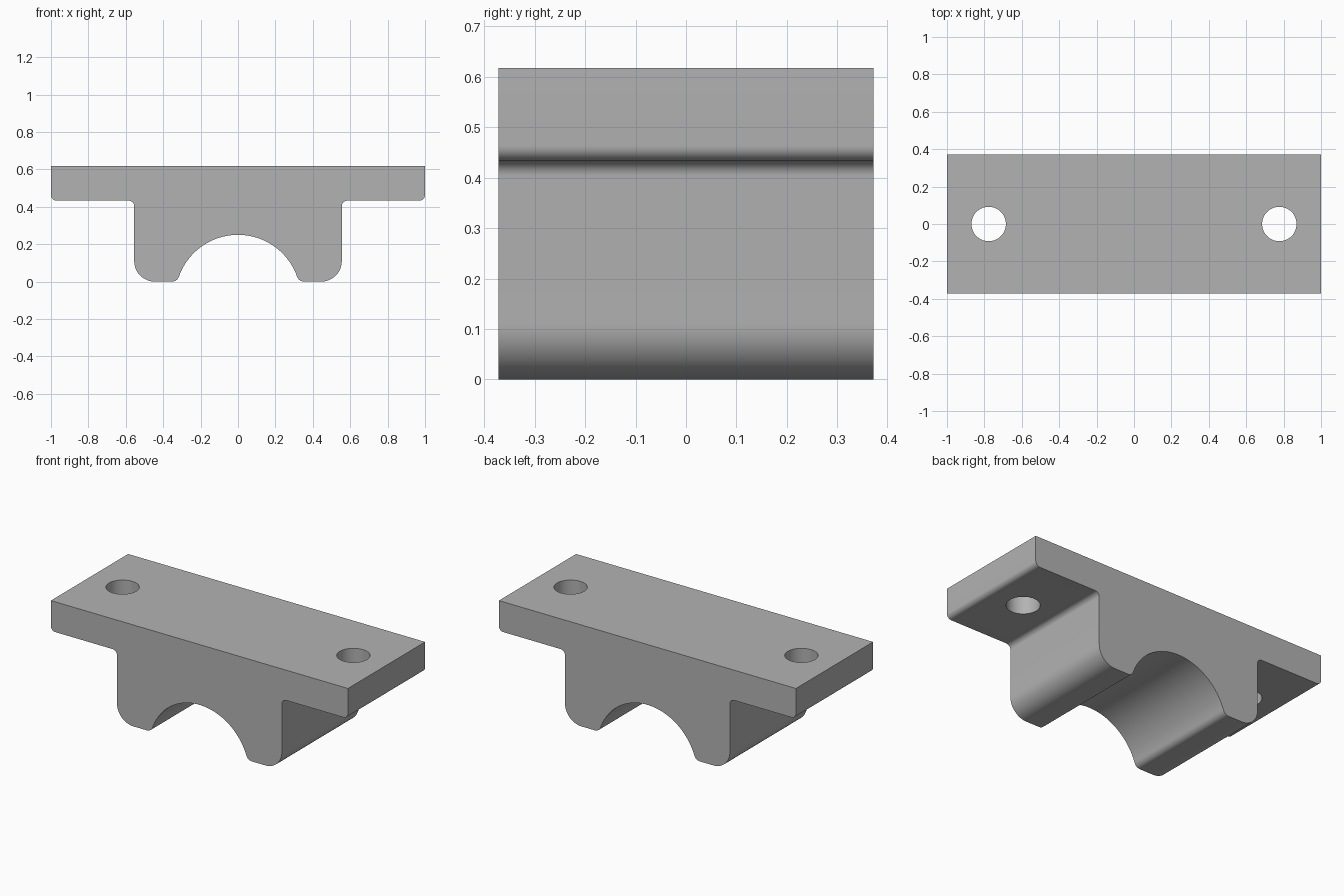
import bpy, bmesh
from math import sin, cos, pi, sqrt, atan2
from mathutils import Vector

if "Cube" in bpy.data.objects:
    bpy.data.objects.remove(bpy.data.objects["Cube"], do_unlink=True)

HALF_DEPTH, TOP, FLANGE_Z = 0.371, 0.617, 0.433
BLOCK_X, FOOT_R, EDGE_R = 0.555, 0.11, 0.03
ARCH_R, ARCH_Z, LIP_R = 0.335, -0.085, 0.04
HOLE_X, HOLE_R = 0.777, 0.092

grey = bpy.data.materials.new("plain grey")
grey.use_nodes = True
colour = (0.45, 0.45, 0.45, 1)
grey.diffuse_color = colour
grey.node_tree.nodes["Principled BSDF"].inputs["Base Color"].default_value = colour


def arc(cx, cz, r, start, end, steps):
    angles = [start + (end - start) * i / steps for i in range(steps + 1)]
    return [(cx + r * cos(a), cz + r * sin(a)) for a in angles]


def finish(name, bm):
    bmesh.ops.recalc_face_normals(bm, faces=bm.faces)
    mesh = bpy.data.meshes.new(name)
    bm.to_mesh(mesh)
    bm.free()
    mesh.materials.append(grey)
    obj = bpy.data.objects.new(name, mesh)
    bpy.context.collection.objects.link(obj)
    return obj


# Right half of the section: arch, rounded lip, foot, inner fillet, flange
lip_x = sqrt((ARCH_R + LIP_R) ** 2 - (LIP_R - ARCH_Z) ** 2)
lip_angle = atan2(LIP_R - ARCH_Z, lip_x)
half = arc(0, ARCH_Z, ARCH_R, pi / 2, lip_angle, 28)
half += arc(lip_x, LIP_R, LIP_R, pi + lip_angle, 1.5 * pi, 8)[1:]
half += arc(BLOCK_X - FOOT_R, FOOT_R, FOOT_R, -pi / 2, 0, 14)
half += arc(BLOCK_X + EDGE_R, FLANGE_Z - EDGE_R, EDGE_R, pi, pi / 2, 8)
half += arc(1 - EDGE_R, FLANGE_Z + EDGE_R, EDGE_R, -pi / 2, 0, 8)
half.append((1, TOP))
section = half + [(-x, z) for x, z in reversed(half[1:])]

# Bracket body extruded front to back
bm = bmesh.new()
face = bm.faces.new([bm.verts.new((x, -HALF_DEPTH, z)) for x, z in section])
result = bmesh.ops.extrude_face_region(bm, geom=[face])
bmesh.ops.translate(bm, vec=Vector((0, 2 * HALF_DEPTH, 0)),
                    verts=[v for v in result["geom"] if isinstance(v, bmesh.types.BMVert)])
bracket = finish("bearing_bracket", bm)

# Bolt holes through both flanges
bpy.context.view_layer.objects.active = bracket
bracket.select_set(True)
for side, x in (("left", HOLE_X), ("right", -HOLE_X)):
    bm = bmesh.new()
    bmesh.ops.create_cone(bm, cap_ends=True, segments=64, radius1=HOLE_R,
                          radius2=HOLE_R, depth=1)
    cutter = finish(side + "_hole_cutter", bm)
    cutter.location = (x, 0, TOP)
    cutter.hide_render = True
    cut = bracket.modifiers.new(side + "_hole", "BOOLEAN")
    cut.operation, cut.solver, cut.object = "DIFFERENCE", "EXACT", cutter
    bpy.context.view_layer.update()
    bpy.ops.object.modifier_apply(modifier=cut.name)
    bpy.data.objects.remove(cutter, do_unlink=True)

bpy.ops.object.shade_smooth_by_angle(angle=pi / 6)
